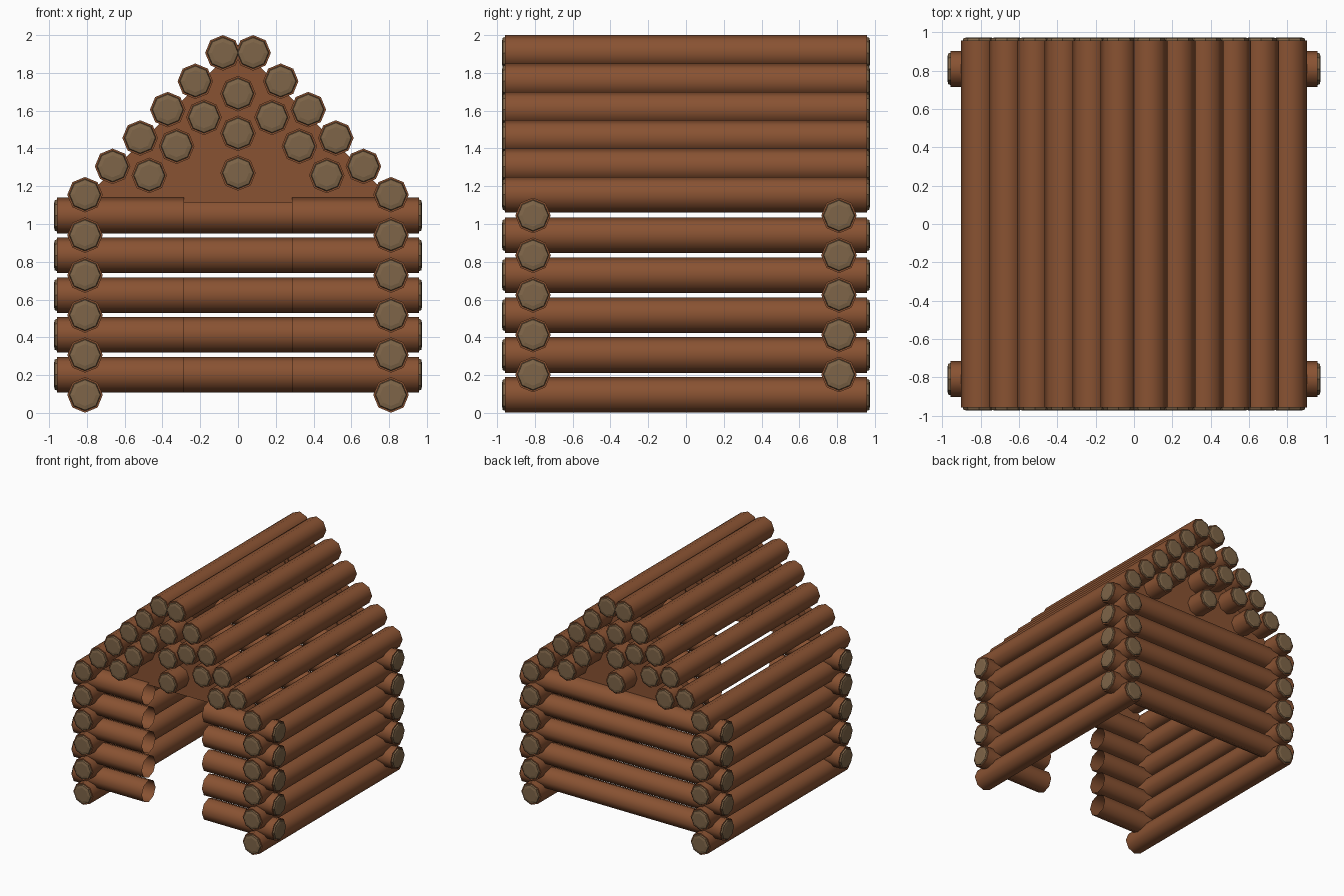
import bpy, bmesh, math
from mathutils import Matrix, Vector

if "Cube" in bpy.data.objects:
    bpy.data.objects.remove(bpy.data.objects["Cube"])

R, HALF = 0.094, 0.958      # log radius, half length of the bark


def material(name, col):
    m = bpy.data.materials.new(name)
    m.diffuse_color = (*col, 1)
    m.use_nodes = True
    m.node_tree.nodes["Principled BSDF"].inputs["Base Color"].default_value = m.diffuse_color
    return m


BARK = material("bark", (0.25, 0.085, 0.032))
WOOD = material("cut_wood", (0.21, 0.13, 0.065))


def finish(name, bm):
    me = bpy.data.meshes.new(name)
    bm.to_mesh(me)
    bm.free()
    me.materials.append(BARK)
    me.materials.append(WOOD)
    ob = bpy.data.objects.new(name, me)
    bpy.context.collection.objects.link(ob)
    return ob


def log(name, axis, a, b, start=-HALF, end=HALF, cap_start=True, cap_end=True):
    """Eight-sided log along axis; (a, b) = other horizontal coordinate, height."""
    prof = [(start, R), (end, R)]
    if cap_start:
        prof = [(start - .017, .058), (start - .012, .08), (start, .084)] + prof
    if cap_end:
        prof += [(end, .084), (end + .012, .08), (end + .017, .058)]
    bm = bmesh.new()
    rings = []
    for t, r in prof:
        ring = []
        for i in range(8):
            ang = math.tau * i / 8
            h, v = a + r * math.cos(ang), b + r * math.sin(ang)
            ring.append(bm.verts.new((t, h, v) if axis == "x" else (h, t, v)))
        rings.append(ring)
    bark = 3 if cap_start else 0
    for k in range(len(rings) - 1):
        for i in range(8):
            j = (i + 1) % 8
            f = bm.faces.new((rings[k][i], rings[k][j], rings[k + 1][j], rings[k + 1][i]))
            f.smooth = k == bark
            f.material_index = int(abs(k - bark) > 1)
    if cap_start:
        bm.faces.new(rings[0]).material_index = 1
    if cap_end:
        bm.faces.new(rings[-1]).material_index = 1
    bmesh.ops.recalc_face_normals(bm, faces=bm.faces)
    # keep the end rims crisp
    for e in bm.edges:
        if len(e.link_faces) == 2 and e.calc_face_angle() > math.radians(50):
            e.smooth = False
    # open logs: make sure the bark faces outward
    f = next(f for f in bm.faces if f.smooth)
    c = f.calc_center_median()
    out = Vector((0, c.y - a, c.z - b)) if axis == "x" else Vector((c.x - a, 0, c.z - b))
    if f.normal.dot(out) < 0:
        bmesh.ops.reverse_faces(bm, faces=bm.faces)
    return finish(name, bm)


# walls: alternating side, back and front logs
for i in range(5):
    zs, zf = 0.095 + 0.2115 * i, 0.203 + 0.2105 * i
    for s in (-1, 1):
        log("side_wall_log", "y", s * 0.81, zs)
    log("back_wall_log", "x", 0.81, zf)
    # front logs stop at the doorway
    log("front_wall_log_left", "x", -0.81, zf, end=-0.287, cap_end=False)
    log("front_wall_log_right", "x", -0.81, zf, start=0.287, cap_start=False)

# roof logs step up to the ridge
for i in range(6):
    for s in (-1, 1):
        log("roof_log", "y", s * (0.81 - 0.146 * i), 1.155 + 0.1502 * i)

# gables: flat panel with short log ends sticking out
stubs = [(0, 1.27), (0, 1.48), (0, 1.69)]
for s in (-1, 1):
    stubs += [(s * 0.18, 1.565), (s * 0.325, 1.412), (s * 0.47, 1.257)]
for s in (-1, 1):
    bm = bmesh.new()
    bm.faces.new([bm.verts.new((x, s * 0.8, z))
                  for x, z in ((-0.83, 1.115), (0.83, 1.115), (0, 1.95))])
    if s > 0:
        bmesh.ops.reverse_faces(bm, faces=bm.faces)
    finish("gable_panel", bm)
    for x, z in stubs:
        if s < 0:
            log("gable_log_end", "y", x, z, end=-0.79, cap_end=False)
        else:
            log("gable_log_end", "y", x, z, start=0.79, cap_start=False)
